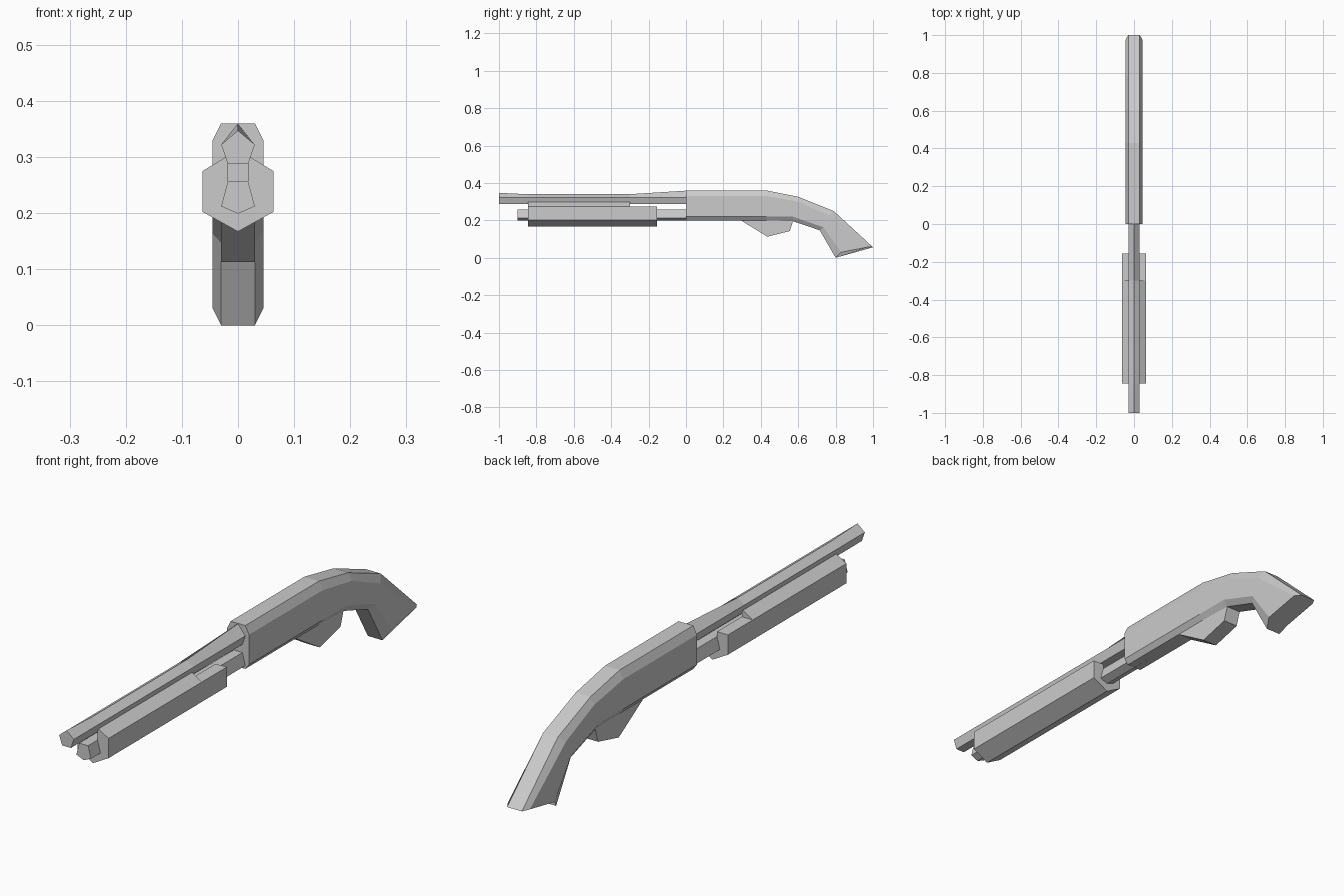
import bpy, bmesh

if "Cube" in bpy.data.objects:
    bpy.data.objects.remove(bpy.data.objects["Cube"])


def loft(name, rings):
    """Skin a closed, flat-shaded solid through equal-length rings of 3D points."""
    bm = bmesh.new()
    loops = [[bm.verts.new(p) for p in ring] for ring in rings]
    n = len(loops[0])
    for a, b in zip(loops, loops[1:]):
        for i in range(n):
            j = (i + 1) % n
            bm.faces.new((a[i], a[j], b[j], b[i]))
    bm.faces.new(loops[0])
    bm.faces.new(loops[-1])
    bmesh.ops.recalc_face_normals(bm, faces=bm.faces)
    mesh = bpy.data.meshes.new(name)
    bm.to_mesh(mesh)
    bm.free()
    obj = bpy.data.objects.new(name, mesh)
    bpy.context.collection.objects.link(obj)
    return obj


def extrude_y(name, profile, y0, y1):
    """Extrude an (x, z) profile along y."""
    return loft(name, [[(x, y, z) for x, z in profile] for y in (y0, y1)])


def mirrored(half):
    """Complete a half outline, top to bottom, across x = 0."""
    return half + [(-x, *rest) for x, *rest in reversed(half) if x > 0]


# Receiver flowing into the curved grip: (y, z) of top, upper side, lower side, bottom
stations = [
    [(0, .36), (0, .33), (0, .22), (0, .20)],
    [(.43, .36), (.43, .33), (.43, .22), (.43, .20)],
    [(.60, .326), (.60, .30), (.57, .22), (.57, .196)],
    [(.79, .25), (.765, .227), (.735, .163), (.715, .147)],
    [(1.0, .056), (.975, .058), (.83, .03), (.80, 0)],
]
widths = (.03, .045, .045, .03)
loft("receiver_and_grip",
     [mirrored([(w, y, z) for w, (y, z) in zip(widths, s)]) for s in stations])

# Trigger guard block
guard = [(.285, .205), (.435, .113), (.555, .143), (.575, .205)]
loft("trigger_guard", [[(x, y, z) for y, z in guard] for x in (-.03, .03)])

# Five-sided barrel with a raised front sight and a ridge rising to the receiver
ridge = [(-1, .347), (-.85, .34), (-.3, .34), (.02, .36)]
loft("barrel", [mirrored([(0, y, top), (.03, y, .322), (.018, y, .287)])
                for y, top in ridge])

# Magazine tube: inverted pentagon
extrude_y("magazine_tube",
          mirrored([(.018, .257), (.03, .212), (0, .199)]), -.9, .07)

# Pump fore-end: hexagonal shell open at the top around the tube
lower = [(.063, .275), (.063, .202), (0, .167)]
inner = [(.03, .212), (.018, .257)]


def shell(name, lip, y0, y1):
    half = lip + lower
    outer = mirrored(half)
    channel = [(-x, z) for x, z in reversed(inner)] + [(0, .199)] + inner
    extrude_y(name, outer + channel, y0, y1)


shell("pump_front", [(.018, .302)], -.845, -.3)
shell("pump_rear", [(.018, .275)], -.3, -.155)
